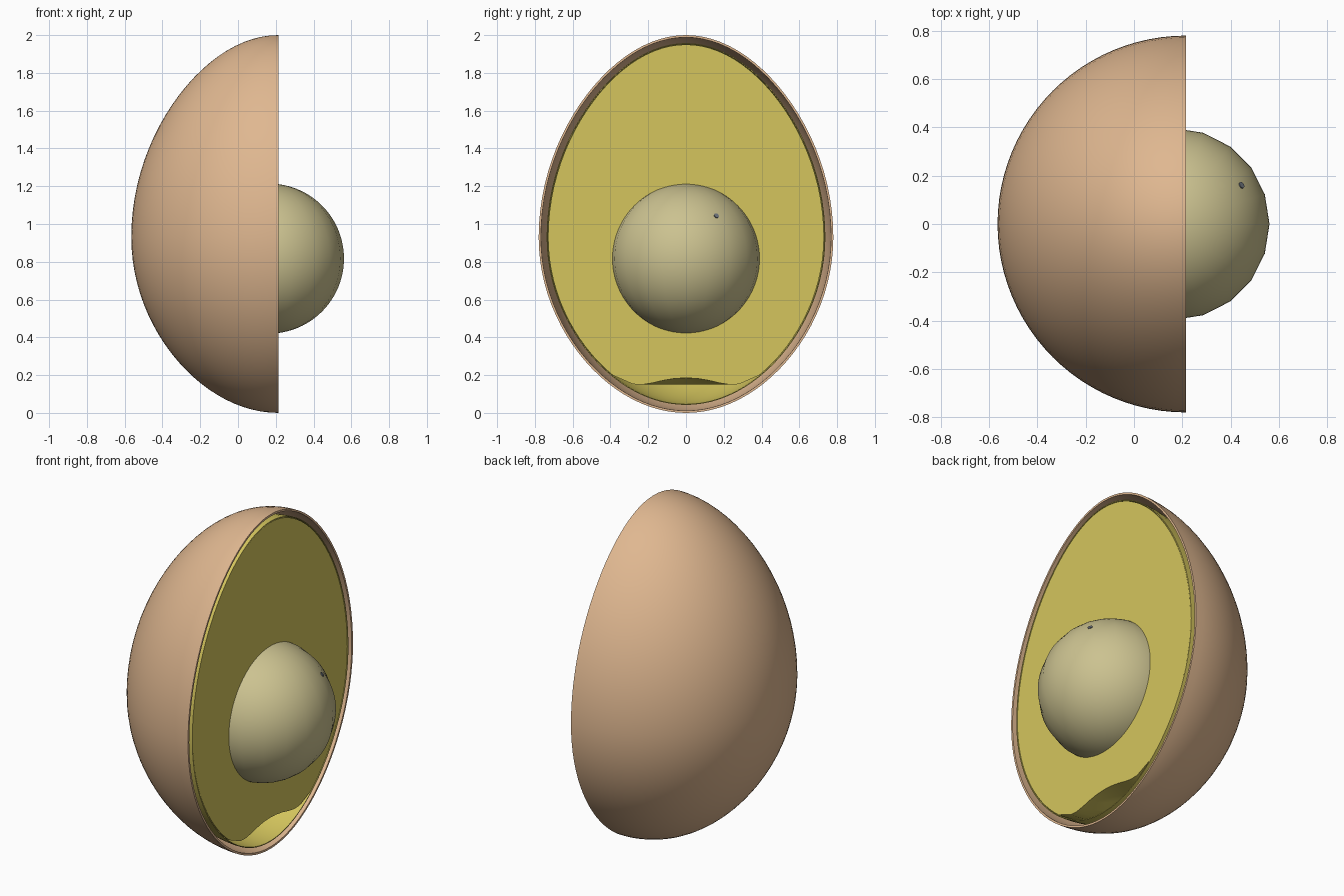
import bpy, bmesh, math
from mathutils import Vector

if "Cube" in bpy.data.objects:
    bpy.data.objects.remove(bpy.data.objects["Cube"])

CUT_X = 0.215          # plane on which the egg is halved
MAX_R, WIDE_Z, TOP_Z = 0.78, 0.93, 2.0


def material(name, rgb):
    m = bpy.data.materials.new(name)
    m.diffuse_color = (*rgb, 1)
    m.use_nodes = True
    m.node_tree.nodes["Principled BSDF"].inputs["Base Color"].default_value = m.diffuse_color
    return m


tan = material("tan shell", (0.74, 0.475, 0.28))
yellow = material("yellow white", (0.66, 0.56, 0.11))
cream = material("cream yolk", (0.60, 0.54, 0.28))
grey = material("grey spot", (0.17, 0.19, 0.22))


def finish(name, bm, mat):
    bmesh.ops.recalc_face_normals(bm, faces=bm.faces)
    mesh = bpy.data.meshes.new(name)
    bm.to_mesh(mesh)
    bm.free()
    mesh.materials.append(mat)
    ob = bpy.data.objects.new(name, mesh)
    bpy.context.collection.objects.link(ob)
    bpy.ops.object.select_all(action='DESELECT')
    ob.select_set(True)
    bpy.context.view_layer.objects.active = ob
    bpy.ops.object.shade_smooth_by_angle(angle=math.radians(40))
    return ob


def egg(inset, n=48):
    """Egg outline (radius, height) from bottom to top, pulled in by inset."""
    pts = []
    for i in range(n + 1):
        t = -math.cos(math.pi * i / n)
        half = (TOP_Z - WIDE_Z if t > 0 else WIDE_Z) - inset
        taper = 0.10 if t > 0 else 0.07
        r = (MAX_R - inset) * math.sqrt(max(0, 1 - t * t)) * (1 - taper * t * t)
        pts.append((r, WIDE_Z + half * t))
    return pts


def half_lathe(name, loop, mat, x=CUT_X, steps=48):
    """Turn a closed profile through half a circle and cap both ends."""
    bm = bmesh.new()
    rings = []
    for k in range(steps + 1):
        a = math.pi / 2 + math.pi * k / steps
        rings.append([bm.verts.new((x + r * math.cos(a), r * math.sin(a), z))
                      for r, z in loop])
    n = len(loop)
    for a, b in zip(rings, rings[1:]):
        for i in range(n):
            j = (i + 1) % n
            if loop[i][0] < 1e-6 and loop[j][0] < 1e-6:
                continue
            bm.faces.new((a[i], a[j], b[j], b[i]))
    bm.faces.new(rings[0])
    bm.faces.new(rings[-1])
    bmesh.ops.remove_doubles(bm, verts=bm.verts, dist=1e-5)
    return finish(name, bm, mat)


# Shell and the thin membrane inside it
half_lathe("shell", egg(0) + egg(0.012)[::-1], tan)
half_lathe("membrane", egg(0.042) + egg(0.047)[::-1], yellow, CUT_X - 0.001)

# Egg white: solid half with a wavy hollow (air cell) at the bottom
wave = [(0, 0.185), (0.06, 0.182), (0.12, 0.172), (0.18, 0.158),
        (0.23, 0.15), (0.28, 0.152)]
side = [p for p in egg(0.05) if p[1] > 0.17]
half_lathe("egg_white", wave + side, yellow, CUT_X - 0.003)

# Yolk
centre, radius = Vector((0.164, 0, 0.817)), 0.397
bm = bmesh.new()
bmesh.ops.create_uvsphere(bm, u_segments=20, v_segments=48, radius=radius)
bmesh.ops.translate(bm, verts=bm.verts, vec=centre)
finish("yolk", bm, cream)

# Small germ spot on the yolk
direction = Vector((0.285, 0.163, 0.23)).normalized()
bm = bmesh.new()
bmesh.ops.create_cone(bm, cap_ends=True, segments=12, radius1=0.014,
                      radius2=0.014, depth=0.008)
spot = finish("germ_spot", bm, grey)
spot.location = centre + direction * (radius - 0.003)
spot.rotation_euler = direction.to_track_quat('Z', 'Y').to_euler()
